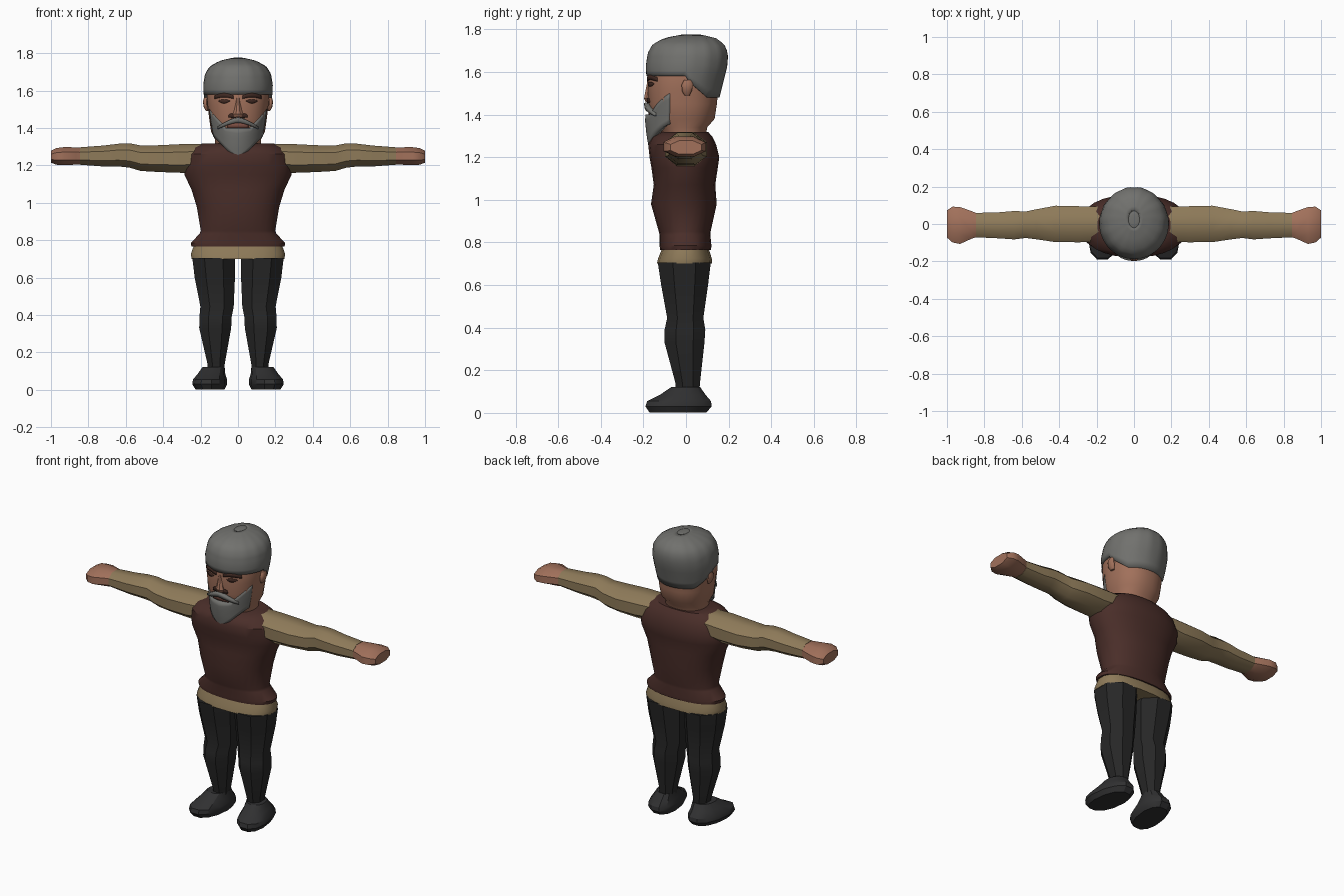
import bpy, math
from mathutils import Vector

if "Cube" in bpy.data.objects:
    bpy.data.objects.remove(bpy.data.objects["Cube"])


def material(name, rgb):
    m = bpy.data.materials.new(name)
    m.diffuse_color = (*rgb, 1)
    m.use_nodes = True
    m.node_tree.nodes["Principled BSDF"].inputs["Base Color"].default_value = m.diffuse_color
    return m


SKIN = material("skin", (0.36, 0.165, 0.105))
HAIR = material("grey hair", (0.165, 0.165, 0.155))
VEST = material("brown vest", (0.068, 0.027, 0.022))
SHIRT = material("tan shirt", (0.27, 0.195, 0.10))
TROUSERS = material("black trousers", (0.02, 0.02, 0.02))
SHOE = material("charcoal shoe", (0.03, 0.03, 0.031))
BROW = material("dark brown", (0.05, 0.022, 0.016))
LIP = material("lip", (0.2, 0.075, 0.055))


def make(name, mat, verts, faces, mirror=False, thick=0.0, angle=35):
    me = bpy.data.meshes.new(name)
    me.from_pydata(verts, [], faces)
    me.materials.append(mat)
    ob = bpy.data.objects.new(name, me)
    bpy.context.collection.objects.link(ob)
    bpy.ops.object.select_all(action='DESELECT')
    ob.select_set(True)
    bpy.context.view_layer.objects.active = ob
    bpy.ops.object.mode_set(mode='EDIT')
    bpy.ops.mesh.select_all(action='SELECT')
    if not thick:
        bpy.ops.mesh.normals_make_consistent(inside=False)
    bpy.ops.object.mode_set(mode='OBJECT')
    bpy.ops.object.shade_smooth_by_angle(angle=math.radians(angle))
    if thick:
        s = ob.modifiers.new("thickness", 'SOLIDIFY')
        s.thickness = thick
        s.offset = -1
    if mirror:
        m = ob.modifiers.new("mirror", 'MIRROR')
        m.use_mirror_merge = False
    return ob


def power(v, p):
    return math.copysign(abs(v) ** (2 / p), v)


def loft(name, mat, rings, n=24, axis='z', p=2.0, mirror=False, angle=35):
    """Each ring is (position, centre, half size, low y, high y)."""
    verts, faces = [], []
    for t, c, r, lo, hi in rings:
        for i in range(n):
            a = 2 * math.pi * (i + 0.5) / n
            u = c + r * power(math.sin(a), p)
            y = (lo + hi) / 2 - (hi - lo) / 2 * power(math.cos(a), p)
            verts.append((u, y, t) if axis == 'z' else (t, y, u))
    for k in range(len(rings) - 1):
        for i in range(n):
            j = (i + 1) % n
            faces.append((k*n + i, k*n + j, k*n + n + j, k*n + n + i))
    faces.append(tuple(range(n))[::-1])
    faces.append(tuple(range((len(rings) - 1) * n, len(rings) * n)))
    return make(name, mat, verts, faces, mirror, angle=angle)


def sample(table, z):
    if z <= table[0][0]:
        return table[0][1:]
    for a, b in zip(table, table[1:]):
        if z <= b[0]:
            f = (z - a[0]) / (b[0] - a[0])
            return tuple(p + (q - p) * f for p, q in zip(a[1:], b[1:]))
    return table[-1][1:]


def grid(name, mat, fn, nu, nv, thick, wrap=False, **kw):
    """Surface patch from fn(u, v) with u across and v upward."""
    cols = nu if wrap else nu + 1
    verts = [fn(i / nu, k / nv) for k in range(nv + 1) for i in range(cols)]
    faces = [(k*cols + i, k*cols + (i+1) % cols, (k+1)*cols + (i+1) % cols, (k+1)*cols + i)
             for k in range(nv) for i in range(nu)]
    return make(name, mat, verts, faces, thick=thick, **kw)


# Head and neck
HEAD = [(1.28, 0, .125, -.10, .09), (1.34, 0, .125, -.13, .10), (1.38, 0, .145, -.165, .135),
        (1.45, 0, .155, -.175, .146), (1.52, 0, .163, -.18, .152), (1.60, 0, .168, -.178, .165),
        (1.68, 0, .15, -.15, .15), (1.73, 0, .09, -.08, .10)]
HP = 2.25
loft("head", SKIN, HEAD, 28, p=HP, angle=50)


def on_face(x, z, off):
    _, r, lo, hi = sample(HEAD, z)
    c = max(0, 1 - (abs(x) / r) ** HP) ** (1 / HP)
    return (x, (lo + hi) / 2 - (hi - lo) / 2 * c - off, z)


def face_patch(name, mat, x0, x1, low, high, off, thick, mirror=False):
    def fn(u, v):
        x = x0 + (x1 - x0) * u
        return on_face(x, low(u) + (high(u) - low(u)) * v, off)
    return grid(name, mat, fn, 10, 2, thick, mirror=mirror)


# Hair cap: its lower edge drops from the forehead to the nape
CAP = [(1.48, .17, -.18, .157), (1.58, .184, -.186, .183), (1.63, .186, -.188, .196),
       (1.69, .176, -.178, .198), (1.73, .15, -.155, .18), (1.76, .095, -.10, .14),
       (1.775, .03, -.02, .07)]


def hair_point(u, v):
    a = 2 * math.pi * u
    back = -math.cos(a)
    edge = 1.58 if back < 0 else 1.565 - .085 * min(1, back * 1.5)
    z = edge + (1.775 - edge) * (1 - (1 - v) ** 1.6)
    r, lo, hi = sample(CAP, z)
    k = 1 + .016 * math.cos(15 * a) * v
    return (r * math.sin(a) * k, (lo + hi) / 2 + (hi - lo) / 2 * back * k, z)


grid("hair", HAIR, hair_point, 60, 12, .02, wrap=True, angle=50)
loft("hair_crown", HAIR, [(1.745, 0, .08, -.07, .11), (1.774, 0, .034, -.025, .075),
                          (1.777, 0, .015, 0, .05)], 20)

# Beard wrapping the jaw, pointed at the chin
BEARD = [(1.23, .135, -.172), (1.30, .142, -.185), (1.37, .148, -.192),
         (1.43, .16, -.188), (1.51, .17, -.186)]
SPAN = math.radians(66)


def beard_point(u, v):
    a = (2 * u - 1) * SPAN
    s = abs(math.sin(a)) / math.sin(SPAN)
    low = 1.225 + .13 * s ** 1.1
    high = 1.40 + .10 * max(0, (s - .5) / .5)
    z = low + (high - low) * v
    r, y = sample(BEARD, z)
    return (r * math.sin(a), y * math.cos(a), z)


grid("beard", HAIR, beard_point, 24, 6, .035)
face_patch("moustache", HAIR, -.11, .11,
           lambda u: 1.428 - .035 * abs(2*u - 1) ** 1.5,
           lambda u: 1.455 - .048 * abs(2*u - 1) ** 1.5, .022, .03)
face_patch("lips", LIP, -.055, .055, lambda u: 1.398, lambda u: 1.425, .008, .009)

# Brows, eyes and nose
face_patch("eyebrow", BROW, .025, .125, lambda u: 1.556 + .008 * math.sin(3.14 * u),
           lambda u: 1.574 + .012 * math.sin(3.14 * u), .006, .009, True)
face_patch("eye", BROW, .045, .105, lambda u: 1.543 - .012 * math.sin(3.14 * u),
           lambda u: 1.547 + .006 * math.sin(3.14 * u), .004, .008, True)
face_patch("nostril", BROW, .012, .05, lambda u: 1.452 + .004 * u,
           lambda u: 1.47 + .008 * math.sin(3.14 * u), .007, .009, True)
loft("nose", SKIN, [(1.458, 0, .026, -.19, -.15), (1.475, 0, .03, -.199, -.15),
                    (1.50, 0, .02, -.194, -.15), (1.56, 0, .012, -.182, -.15)], 8)

# Ears
loft("ear", SKIN, [(1.49, .163, .008, -.008, .018), (1.51, .170, .013, -.02, .028),
                   (1.54, .173, .015, -.022, .034), (1.562, .170, .012, -.01, .03)],
     10, mirror=True, angle=50)

# Sleeveless vest with flared hem
loft("vest", VEST, [(.765, 0, .25, -.122, .118), (.785, 0, .254, -.125, .12),
                    (.835, 0, .206, -.125, .115), (.85, 0, .2, -.128, .116),
                    (.98, 0, .222, -.165, .145), (1.07, 0, .25, -.152, .138),
                    (1.15, 0, .288, -.163, .15), (1.20, 0, .29, -.172, .157),
                    (1.26, 0, .275, -.178, .142), (1.295, 0, .24, -.16, .125),
                    (1.318, 0, .19, -.115, .105)], 28, p=2.25)

# Shirt hem below the vest
loft("shirt_hem", SHIRT, [(.70, 0, .25, -.138, .124), (.725, 0, .255, -.132, .122),
                          (.78, 0, .235, -.11, .105)], 20, p=2.5)

# Sleeves and fists
loft("sleeve", SHIRT, [(.185, 1.245, .075, -.10, .10), (.29, 1.237, .083, -.105, .102),
                       (.42, 1.236, .077, -.104, .105), (.52, 1.238, .073, -.088, .085),
                       (.58, 1.253, .07, -.08, .072), (.64, 1.255, .065, -.088, .075),
                       (.72, 1.25, .06, -.082, .068), (.845, 1.25, .05, -.076, .064)],
     8, axis='x', mirror=True, p=2.2, angle=46)
loft("hand", SKIN, [(.835, 1.25, .047, -.072, .06), (.87, 1.25, .05, -.085, .075),
                    (.93, 1.25, .051, -.114, .098), (.97, 1.248, .048, -.106, .1),
                    (1.0, 1.246, .034, -.078, .078)],
     8, axis='x', mirror=True, p=2.2, angle=40)

# Trouser legs
loft("trouser_leg", TROUSERS, [(.09, .117, .045, -.05, .066), (.14, .117, .05, -.054, .07),
                               (.33, .122, .092, -.108, .094), (.39, .12, .093, -.108, .098),
                               (.445, .112, .096, -.095, .088), (.60, .124, .116, -.125, .112),
                               (.705, .13, .123, -.142, .126)],
     8, mirror=True, p=2.1, angle=30)

# Shoes, toes turned slightly outward
shoe = loft("shoe", SHOE, [(.002, .145, .075, -.175, .10), (.03, .147, .09, -.195, .125),
                           (.055, .146, .088, -.187, .122), (.085, .14, .072, -.125, .095),
                           (.122, .13, .058, -.07, .068)],
            12, mirror=True, p=2.3, angle=30)
for vert in shoe.data.vertices:
    vert.co.x -= .12 * vert.co.y
